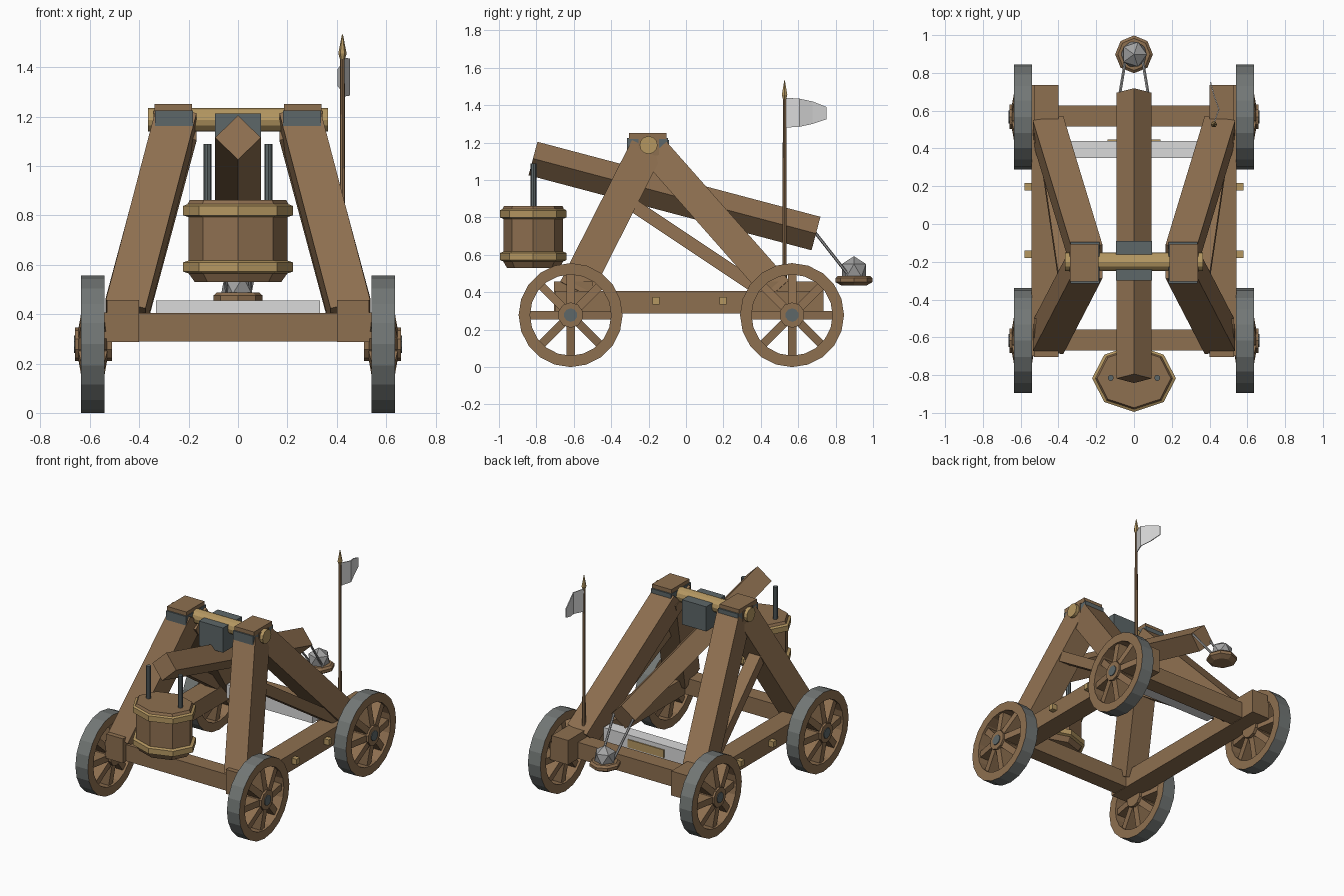
import bpy, bmesh, math
from mathutils import Vector, Matrix

if "Cube" in bpy.data.objects:
    bpy.data.objects.remove(bpy.data.objects["Cube"])


def material(name, rgb):
    m = bpy.data.materials.new(name)
    m.use_nodes = True
    m.diffuse_color = (*rgb, 1)
    m.node_tree.nodes["Principled BSDF"].inputs["Base Color"].default_value = (*rgb, 1)
    return m


WOOD = material("wood", (0.27, 0.16, 0.08))
BRASS = material("brass", (0.46, 0.31, 0.12))
IRON = material("dark iron", (0.11, 0.135, 0.14))
TIRE = material("tire grey", (0.17, 0.185, 0.18))
STONE = material("stone grey", (0.36, 0.36, 0.36))
CLOTH = material("pale cloth", (0.7, 0.7, 0.7))


def finish(name, bm, *mats):
    bmesh.ops.recalc_face_normals(bm, faces=bm.faces)
    me = bpy.data.meshes.new(name)
    bm.to_mesh(me)
    bm.free()
    for m in mats:
        me.materials.append(m)
    ob = bpy.data.objects.new(name, me)
    bpy.context.collection.objects.link(ob)
    return ob


def box(name, mat, x, y, z):
    """Box given as (min, max) on each axis."""
    bm = bmesh.new()
    bmesh.ops.create_cube(bm, size=1)
    for v in bm.verts:
        for i, (lo, hi) in enumerate((x, y, z)):
            v.co[i] = hi if v.co[i] > 0 else lo
    return finish(name, bm, mat)


def frame(a, b):
    """Matrix at the middle of a-b, z along it, x kept near world x."""
    d = (b - a).normalized()
    side = Vector((1, 0, 0)) if abs(d.x) < 0.9 else Vector((0, 1, 0))
    y = d.cross(side).normalized()
    m = Matrix((y.cross(d), y, d)).transposed().to_4x4()
    m.translation = (a + b) / 2
    return m


def beam(name, mat, a, b, wx, wy, roll=0):
    a, b = Vector(a), Vector(b)
    bm = bmesh.new()
    bmesh.ops.create_cube(bm, size=1)
    bm.transform(frame(a, b) @ Matrix.Rotation(roll, 4, 'Z')
                 @ Matrix.Diagonal((wx, wy, (b - a).length, 1)))
    return finish(name, bm, mat)


def rod(name, mat, a, b, r, r2=None, sides=8):
    a, b = Vector(a), Vector(b)
    bm = bmesh.new()
    bmesh.ops.create_cone(bm, cap_ends=True, segments=sides, radius1=r,
                          radius2=r if r2 is None else r2, depth=(b - a).length)
    bm.transform(frame(a, b))
    return finish(name, bm, mat)


def lathe(name, profile, mats, centre, sides=8, scale_y=1, pick=None):
    """Closed stack of rings (radius, z); pick(ring) gives the material."""
    bm = bmesh.new()
    rings = []
    for r, z in profile:
        ring = []
        for i in range(sides):
            t = math.tau * i / sides
            ring.append(bm.verts.new((centre[0] + r * math.cos(t),
                                      centre[1] + r * scale_y * math.sin(t), z)))
        rings.append(ring)
    for k, (lo, hi) in enumerate(zip(rings, rings[1:])):
        for i in range(sides):
            j = (i + 1) % sides
            f = bm.faces.new((lo[i], lo[j], hi[j], hi[i]))
            f.material_index = pick(k) if pick else 0
    bm.faces.new(rings[0])
    bm.faces.new(rings[-1])
    return finish(name, bm, *mats)


def wheel(label, s, cy):
    cx, cz, n = 0.588 * s, 0.278, 20
    # wooden rim with a grey tread
    bm = bmesh.new()
    rings = []
    for i in range(n):
        t = math.tau * i / n
        rings.append([bm.verts.new((cx + dx, cy + r * math.cos(t), cz + r * math.sin(t)))
                      for r, dx in ((0.278, -0.048), (0.278, 0.048),
                                    (0.217, 0.048), (0.217, -0.048))])
    for i in range(n):
        p, q = rings[i], rings[(i + 1) % n]
        for k in range(4):
            f = bm.faces.new((p[k], p[k - 3], q[k - 3], q[k]))
            f.material_index = 1 if k == 0 else 0
    finish(label + "_wheel_rim", bm, WOOD, TIRE)
    # spokes, thicker toward the hub
    bm = bmesh.new()
    for i in range(8):
        new = bmesh.ops.create_cube(bm, size=1)["verts"]
        for v in new:
            outer = v.co.z > 0
            v.co.x *= 0.06 if outer else 0.125
            v.co.y *= 0.045
            v.co.z = 0.225 if outer else 0.04
        bmesh.ops.transform(bm, verts=new, matrix=Matrix.Translation((cx, cy, cz))
                            @ Matrix.Rotation(math.tau * i / 8, 4, 'X'))
    finish(label + "_wheel_spokes", bm, WOOD)
    rod(label + "_wheel_hub", WOOD, (0.51 * s, cy, cz), (0.66 * s, cy, cz), 0.068, sides=10)
    rod(label + "_hub_cap", IRON, (0.65 * s, cy, cz), (0.665 * s, cy, cz), 0.036, sides=10)


# Everything that exists once per side
for side, s in (("left", 1), ("right", -1)):
    def span(a, b):
        return sorted((a * s, b * s))

    wheel(side + "_front", s, -0.617)
    wheel(side + "_rear", s, 0.567)
    box(side + "_side_beam", WOOD, span(0.4, 0.543), (-0.7, 0.735), (0.287, 0.407))
    box(side + "_front_block", WOOD, span(0.4, 0.53), (-0.705, -0.5), (0.287, 0.458))
    box(side + "_rear_block", WOOD, span(0.4, 0.53), (0.43, 0.735), (0.32, 0.458))
    for y in (-0.16, 0.197):
        box(side + "_peg", BRASS, span(0.53, 0.58), (y - 0.019, y + 0.019), (0.335, 0.375))
    # slanted legs and brace
    beam(side + "_front_leg", WOOD, (0.455 * s, -0.6, 0.4), (0.248 * s, -0.2, 1.19), 0.165, 0.18)
    beam(side + "_rear_leg", WOOD, (0.455 * s, 0.5, 0.4), (0.248 * s, -0.18, 1.17), 0.165, 0.16)
    beam(side + "_brace", WOOD, (0.35 * s, -0.32, 0.89), (0.455 * s, 0.4, 0.41), 0.09, 0.07)
    # bearing at the top of the legs
    box(side + "_bearing", IRON, span(0.183, 0.337), (-0.315, -0.095), (1.15, 1.225))
    box(side + "_bearing_face", WOOD, span(0.33, 0.342), (-0.255, -0.145), (1.13, 1.225))
    box(side + "_bearing_cap", WOOD, span(0.187, 0.338), (-0.305, -0.105), (1.22, 1.252))
    # bucket hanger and sling rope
    rod(side + "_hanger", IRON, (0.123 * s, -0.815, 0.84), (0.123 * s, -0.815, 1.088), 0.016)
    rod(side + "_sling_rope", STONE, (0.075 * s, 0.69, 0.72), (0.045 * s, 0.87, 0.49), 0.008, sides=6)

# Cross beams, deck plank and its plate
for label, y in (("front", -0.615), ("rear", 0.572)):
    box(label + "_cross_beam", WOOD, (-0.53, 0.53), (y - 0.056, y + 0.056), (0.29, 0.405))
box("deck_plank", CLOTH, (-0.333, 0.333), (0.35, 0.44), (0.36, 0.455))
box("plank_plate", BRASS, (-0.14, 0.14), (0.438, 0.447), (0.37, 0.425))

# Pivot axle and throwing arm, set on edge
rod("pivot_axle", BRASS, (-0.365, -0.2, 1.187), (0.365, -0.2, 1.187), 0.048, sides=12)
box("pivot_block", IRON, (-0.094, 0.094), (-0.3, -0.09), (1.04, 1.213))
beam("throwing_arm", WOOD, (0, -0.818, 1.115), (0, 0.695, 0.714), 0.131, 0.131, math.pi / 4)

# Counterweight bucket with two brass hoops
lathe("counterweight_bucket",
      [(0.175, 0.53), (0.2, 0.565), (0.222, 0.572), (0.222, 0.61), (0.2, 0.617),
       (0.2, 0.793), (0.222, 0.8), (0.222, 0.838), (0.205, 0.845), (0.195, 0.862)],
      (WOOD, BRASS), (0, -0.817), scale_y=0.8,
      pick=lambda k: 1 if k in (1, 2, 3, 5, 6, 7) else 0)

# Sling cup and stone
lathe("sling_cup", [(0.065, 0.435), (0.1, 0.455), (0.1, 0.475), (0.085, 0.488)],
      (WOOD,), (0, 0.898))
bm = bmesh.new()
bmesh.ops.create_icosphere(bm, subdivisions=1, radius=0.076,
                           matrix=Matrix.Translation((0, 0.898, 0.517)))
finish("sling_stone", bm, STONE)

# Flag on its pole
px, py = 0.423, 0.527
rod("flag_pole", WOOD, (px, py, 0.42), (px, py, 1.45), 0.012, 0.009)
lathe("pole_tip", [(0.009, 1.43), (0.017, 1.455), (0.002, 1.533)], (BRASS,), (px, py), 6)
bm = bmesh.new()
columns = [[bm.verts.new((px + dx, py + dy, z)) for z in (lo, hi)]
           for dx, dy, lo, hi in ((0, 0, 1.28, 1.44), (0.03, 0.08, 1.285, 1.435),
                                  (0.005, 0.15, 1.3, 1.42), (-0.015, 0.225, 1.325, 1.39))]
for p, q in zip(columns, columns[1:]):
    bm.faces.new((p[0], q[0], q[1], p[1]))
flag = finish("flag", bm, CLOTH)
flag.modifiers.new("thickness", 'SOLIDIFY').thickness = 0.006
